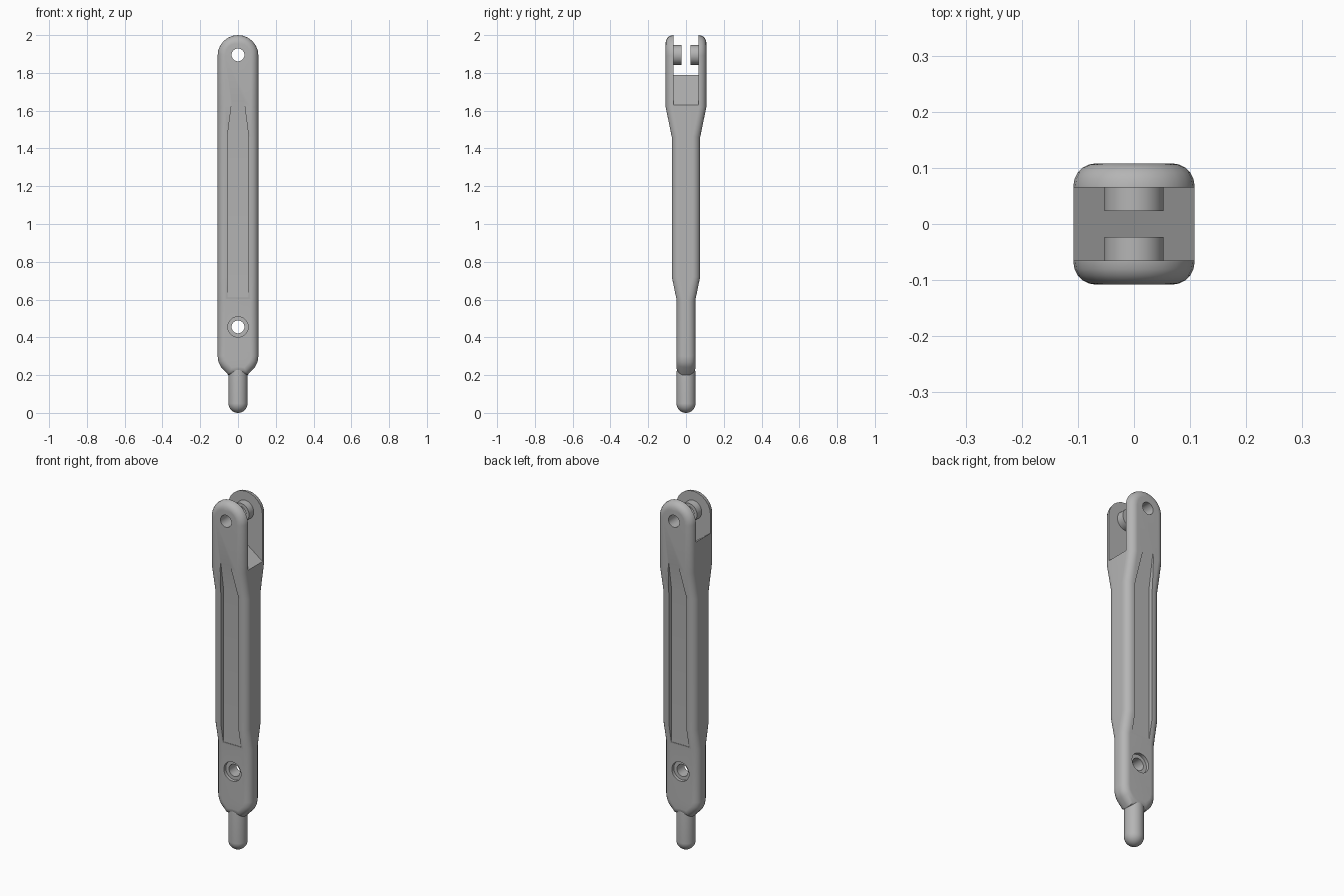
import bpy, bmesh, math
from mathutils import Vector, Matrix

cube = bpy.data.objects.get("Cube")
if cube:
    bpy.data.objects.remove(cube, do_unlink=True)

GREY = (0.46, 0.46, 0.46, 1)
steel = bpy.data.materials.new("plain grey")
steel.use_nodes = True
steel.diffuse_color = GREY
steel.node_tree.nodes["Principled BSDF"].inputs["Base Color"].default_value = GREY


def add_object(name, bm):
    bmesh.ops.recalc_face_normals(bm, faces=bm.faces)
    mesh = bpy.data.meshes.new(name)
    bm.to_mesh(mesh)
    bm.free()
    mesh.materials.append(steel)
    obj = bpy.data.objects.new(name, mesh)
    bpy.context.collection.objects.link(obj)
    return obj


def loft(name, rings):
    """Closed solid through equal-length rings of points."""
    bm = bmesh.new()
    loops = [[bm.verts.new(p) for p in ring] for ring in rings]
    n = len(loops[0])
    for a, b in zip(loops, loops[1:]):
        for i in range(n):
            j = (i + 1) % n
            bm.faces.new((a[i], a[j], b[j], b[i]))
    bm.faces.new(loops[0])
    bm.faces.new(loops[-1])
    return add_object(name, bm)


def rod(name, radius, y0, y1, z):
    """Cylinder lying along y."""
    bm = bmesh.new()
    place = Matrix.Translation((0, (y0 + y1) / 2, z)) @ Matrix.Rotation(math.pi / 2, 4, "X")
    bmesh.ops.create_cone(bm, cap_ends=True, segments=32, radius1=radius,
                          radius2=radius, depth=abs(y1 - y0), matrix=place)
    return add_object(name, bm)


def activate(obj):
    bpy.ops.object.select_all(action="DESELECT")
    obj.select_set(True)
    bpy.context.view_layer.objects.active = obj


def combine(target, other, operation):
    activate(target)
    mod = target.modifiers.new("cut", "BOOLEAN")
    mod.operation, mod.solver, mod.object = operation, "EXACT", other
    bpy.ops.object.modifier_apply(modifier=mod.name)
    bpy.data.objects.remove(other, do_unlink=True)


def smooth(obj):
    activate(obj)
    bpy.ops.object.shade_smooth_by_angle(angle=math.radians(32))
    obj.modifiers.new("even shading", "WEIGHTED_NORMAL").keep_sharp = True


# Body: front outline with rounded edges, thickness varying with height
WIDE, EDGE, STEPS = 0.108, 0.04, 5
THICKNESS = [(0, 0.05), (0.6, 0.05), (0.72, 0.075), (1.46, 0.075), (1.62, WIDE), (3, WIDE)]


def half_depth(z):
    for (z0, d0), (z1, d1) in zip(THICKNESS, THICKNESS[1:]):
        if z <= z1:
            return d0 + (d1 - d0) * (z - z0) / (z1 - z0)


outline = [(0, 0.2), (0.05, 0.2), (0.09, 0.242), (0.103, 0.268), (WIDE, 0.3)]
outline += [(WIDE, z) for z in (0.6, 0.72, 1.46, 1.62)]
outline += [(WIDE * math.cos(a), 2 - WIDE + WIDE * math.sin(a))
            for a in (math.pi / 2 * i / 6 for i in range(7))]
outline = [Vector(p) for p in outline]


def inset(d):
    """Outline moved inwards by d with mitred corners."""
    mirror = lambda p: Vector((-p.x, p.y))
    pts = [mirror(outline[1])] + outline + [mirror(outline[-2])]
    result = []
    for a, p, b in zip(pts, pts[1:], pts[2:]):
        e, f = (p - a).normalized(), (b - p).normalized()
        n, m = Vector((e.y, -e.x)), Vector((f.y, -f.x))
        result.append(p - (n + m) * d / (1 + n.dot(m)))
    return result


bm = bmesh.new()
layers = []
for side in (-1, 1):
    for k in range(STEPS + 1):
        a = math.pi / 2 * (k if side < 0 else STEPS - k) / STEPS
        right = inset(EDGE * (1 - math.sin(a)))
        drop = EDGE * (1 - math.cos(a))
        ring = right + [Vector((-p.x, p.y)) for p in right[-2:0:-1]]
        layers.append([bm.verts.new((p.x, side * (half_depth(p.y) - drop), p.y)) for p in ring])
count = len(layers[0])
for a, b in zip(layers, layers[1:]):
    for i in range(count):
        j = (i + 1) % count
        bm.faces.new((a[i], a[j], b[j], b[i]))
for cap in (layers[0], layers[-1]):
    for i in range(len(outline) - 1):
        strip = [cap[i], cap[i + 1], cap[-i - 1], cap[-i % count]]
        bm.faces.new(list(dict.fromkeys(strip)))
body = add_object("body", bm)

# Fork slot with a sloping floor
slot = [(-0.12, 1.799), (0.12, 1.621), (0.12, 2.1), (-0.12, 2.1)]
combine(body, loft("slot_cutter", [[(x, y, z) for x, z in slot] for y in (-0.065, 0.065)]),
        "DIFFERENCE")

# Long grooves, fork bosses and counterbores on both faces
PIVOT, LOWER = 1.895, 0.455
for s in (-1, 1):
    groove = [[(-w, s * y, z), (w, s * y, z), (w, s * 0.14, z), (-w, s * 0.14, z)]
              for z, w, y in ((0.61, 0.055, 0.05), (1.47, 0.055, 0.05), (1.66, 0.031, 0.111))]
    combine(body, loft("groove_cutter", groove), "DIFFERENCE")
    combine(body, rod("boss", 0.053, s * 0.023, s * 0.08, PIVOT), "UNION")
    combine(body, rod("counterbore_cutter", 0.054, s * 0.032, s * 0.1, LOWER), "DIFFERENCE")

# Through holes
for z in (PIVOT, LOWER):
    combine(body, rod("hole_cutter", 0.034, -0.2, 0.2, z), "DIFFERENCE")
smooth(body)

# Round-nosed pin at the bottom
bm = bmesh.new()
R = 0.05
path = [(R * math.sin(a), R - R * math.cos(a)) for a in (math.pi / 2 * i / 8 for i in range(9))]
path += [(R, 0.22), (0.04, 0.25), (0, 0.25)]
verts = [bm.verts.new((x, 0, z)) for x, z in path]
edges = [bm.edges.new(pair) for pair in zip(verts, verts[1:])]
bmesh.ops.spin(bm, geom=verts + edges, axis=(0, 0, 1), cent=(0, 0, 0),
               angle=2 * math.pi, steps=32)
bmesh.ops.remove_doubles(bm, verts=bm.verts, dist=0.0001)
smooth(add_object("end_pin", bm))
